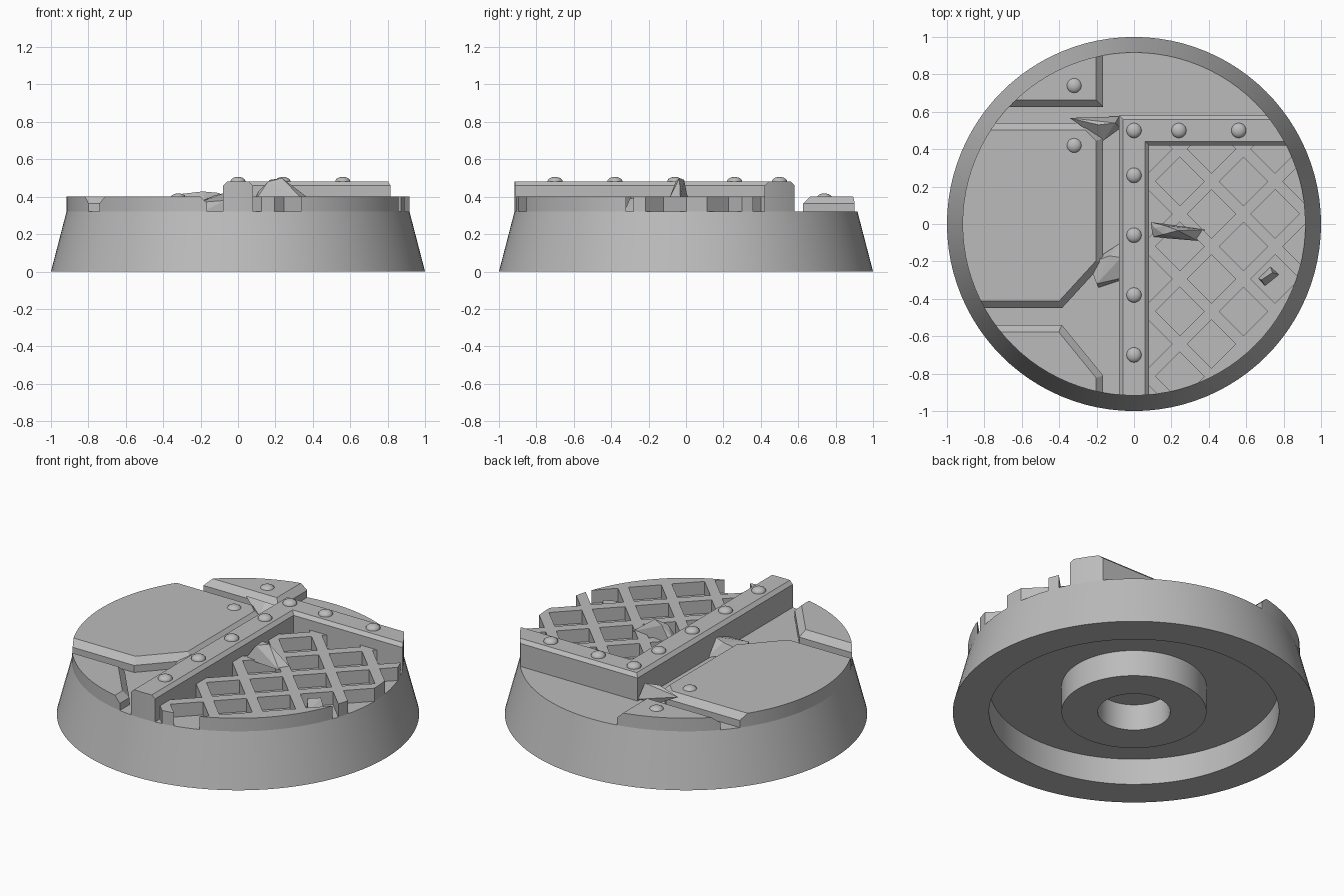
import bpy, bmesh, math
from mathutils import Vector

if "Cube" in bpy.data.objects:
    bpy.data.objects.remove(bpy.data.objects["Cube"], do_unlink=True)

FLOOR, PLATE, BEAM = 0.32, 0.40, 0.48
SUNK = 0.30        # raised parts start slightly inside the base
RIM = 0.917        # radius of the top disc
SEGMENTS = 96

grey = bpy.data.materials.new("plain_grey")
grey.use_nodes = True
grey.diffuse_color = (0.5, 0.5, 0.5, 1)
grey.node_tree.nodes["Principled BSDF"].inputs["Base Color"].default_value = (0.5, 0.5, 0.5, 1)


def finish(name, bm):
    bmesh.ops.recalc_face_normals(bm, faces=bm.faces[:])
    mesh = bpy.data.meshes.new(name)
    bm.to_mesh(mesh)
    bm.free()
    mesh.materials.append(grey)
    obj = bpy.data.objects.new(name, mesh)
    bpy.context.collection.objects.link(obj)
    return obj


def smooth(obj, degrees=30):
    bpy.ops.object.select_all(action='DESELECT')
    obj.select_set(True)
    bpy.context.view_layer.objects.active = obj
    bpy.ops.object.shade_smooth_by_angle(angle=math.radians(degrees))


def lathe(name, profile, steps, location=(0, 0, 0), degrees=30):
    """Spin an (r, z) profile about the z axis."""
    bm = bmesh.new()
    verts = [bm.verts.new((r, 0, z)) for r, z in profile]
    edges = [bm.edges.new(pair) for pair in zip(verts, verts[1:])]
    bmesh.ops.spin(bm, geom=verts + edges, cent=(0, 0, 0), axis=(0, 0, 1),
                   angle=math.tau, steps=steps, use_merge=True)
    bmesh.ops.remove_doubles(bm, verts=bm.verts[:], dist=0.0001)
    obj = finish(name, bm)
    obj.location = location
    smooth(obj, degrees)
    return obj


def add_prism(bm, outline, low, high, chamfer=0):
    face = bm.faces.new([bm.verts.new((x, y, low)) for x, y in outline])
    grown = bmesh.ops.extrude_face_region(bm, geom=[face])["geom"]
    top = [g for g in grown if isinstance(g, bmesh.types.BMVert)]
    bmesh.ops.translate(bm, verts=top, vec=(0, 0, high - low))
    if chamfer:
        rim = [e for e in bm.edges if all(v in top for v in e.verts)]
        bmesh.ops.bevel(bm, geom=rim, offset=chamfer, segments=1,
                        affect='EDGES', profile=0.5)


def boolean(obj, cutter, operation):
    mod = obj.modifiers.new("cut", 'BOOLEAN')
    mod.object, mod.operation, mod.solver = cutter, operation, 'EXACT'
    bpy.context.view_layer.update()
    graph = bpy.context.evaluated_depsgraph_get()
    mesh = bpy.data.meshes.new_from_object(obj.evaluated_get(graph))
    obj.modifiers.clear()
    obj.data = mesh


def raised_part(name, outline, high, chamfer=0):
    """Prism trimmed to the round top."""
    bm = bmesh.new()
    add_prism(bm, outline, SUNK, high, chamfer)
    obj = finish(name, bm)
    boolean(obj, trim, 'INTERSECT')
    smooth(obj, 20)
    return obj


def shard(name, points):
    bm = bmesh.new()
    verts = [bm.verts.new(p) for p in points]
    hull = bmesh.ops.convex_hull(bm, input=verts)
    bmesh.ops.delete(bm, geom=hull["geom_interior"], context='VERTS')
    finish(name, bm)


# Tapered base, hollow underneath with a central ring
lathe("base", [(0, FLOOR), (RIM, FLOOR), (1, 0), (0.8, 0), (0.8, 0.16), (0.4, 0.16),
               (0.4, 0), (0.2, 0), (0.2, 0.16), (0, 0.16)], SEGMENTS)

trim = lathe("trim_cutter", [(0, 0.2), (RIM, 0.2), (RIM, 0.7), (0, 0.7)], SEGMENTS)

# Bevelled floor plates on the right-hand side
raised_part("main_plate", [(-1.3, -0.45), (-0.385, -0.45), (-0.165, -0.21),
                           (-0.165, 0.46), (-0.245, 0.54), (-1.3, 0.54)], PLATE, 0.037)
raised_part("back_plate", [(-1.3, 0.625), (-0.165, 0.625), (-0.165, 1.3), (-1.3, 1.3)],
            PLATE, 0.037)
raised_part("front_plate", [(-1.3, -1.3), (-0.165, -1.3), (-0.165, -0.81),
                            (-0.385, -0.54), (-1.3, -0.54)], PLATE, 0.037)

# L-shaped girder
raised_part("girder", [(-0.08, -1.3), (0.08, -1.3), (0.08, 0.42), (1.3, 0.42),
                       (1.3, 0.58), (-0.08, 0.58)], BEAM, 0.02)

# Grating with a staggered pattern of diamond holes
grating = raised_part("grating", [(0.07, -1.3), (1.3, -1.3), (1.3, 0.43), (0.07, 0.43)], PLATE)
holes = bmesh.new()
half = 0.13
for col in range(6):
    for row in range(5):
        x = 0.075 + 0.17 * col
        y = -0.815 + 0.3475 * (row - 0.5 * ((col + 1) % 2))
        if math.hypot(x, y) < 0.995 and (x < 0.7 or y > -0.6) and y < 0.5:
            if math.hypot(x, y) < 0.985 or x < 0.1:
                add_prism(holes, [(x + half, y), (x, y + half), (x - half, y), (x, y - half)],
                          0.25, 0.5)
hole_cutter = finish("hole_cutter", holes)
boolean(grating, hole_cutter, 'DIFFERENCE')
smooth(grating, 20)

for cutter in (trim, hole_cutter):
    bpy.data.objects.remove(cutter, do_unlink=True)

# Domed rivets on the girder and plates
dome = [(0.04, -0.01), (0.04, 0.006), (0.034, 0.015), (0.02, 0.023), (0, 0.026)]
girder_rivets = [(0, y) for y in (0.5, 0.26, -0.06, -0.38, -0.7)] + [(0.24, 0.5), (0.56, 0.5)]
for x, y in girder_rivets:
    lathe("girder_rivet", dome, 20, (x, y, BEAM), 50)
for y in (0.42, 0.74):
    lathe("plate_rivet", dome, 20, (-0.32, y, PLATE - 0.008), 50)

# Scattered rubble
shard("back_shard", [(-0.345, 0.567, 0.41), (-0.25, 0.515, 0.39), (-0.165, 0.445, 0.36),
                     (-0.075, 0.51, 0.36), (-0.08, 0.575, 0.33), (-0.2, 0.56, 0.33),
                     (-0.19, 0.53, 0.428), (-0.1, 0.54, 0.42)])
shard("channel_shard", [(-0.07, -0.1, 0.32), (-0.07, -0.3, 0.32), (-0.19, -0.34, 0.32),
                        (-0.24, -0.21, 0.36), (-0.2, -0.32, 0.37), (-0.13, -0.17, 0.405),
                        (-0.07, -0.29, 0.38), (-0.07, -0.18, 0.42)])
shard("grating_shard", [(0.09, 0.01, 0.39), (0.1, -0.07, 0.39), (0.34, -0.09, 0.39),
                        (0.38, -0.03, 0.39), (0.17, -0.01, 0.49), (0.235, -0.035, 0.5),
                        (0.16, -0.055, 0.48), (0.11, -0.02, 0.43)])
shard("small_shard", [(0.665, -0.29, 0.32), (0.7, -0.33, 0.32), (0.775, -0.27, 0.32),
                      (0.73, -0.23, 0.32), (0.68, -0.3, 0.39), (0.74, -0.26, 0.395)])
